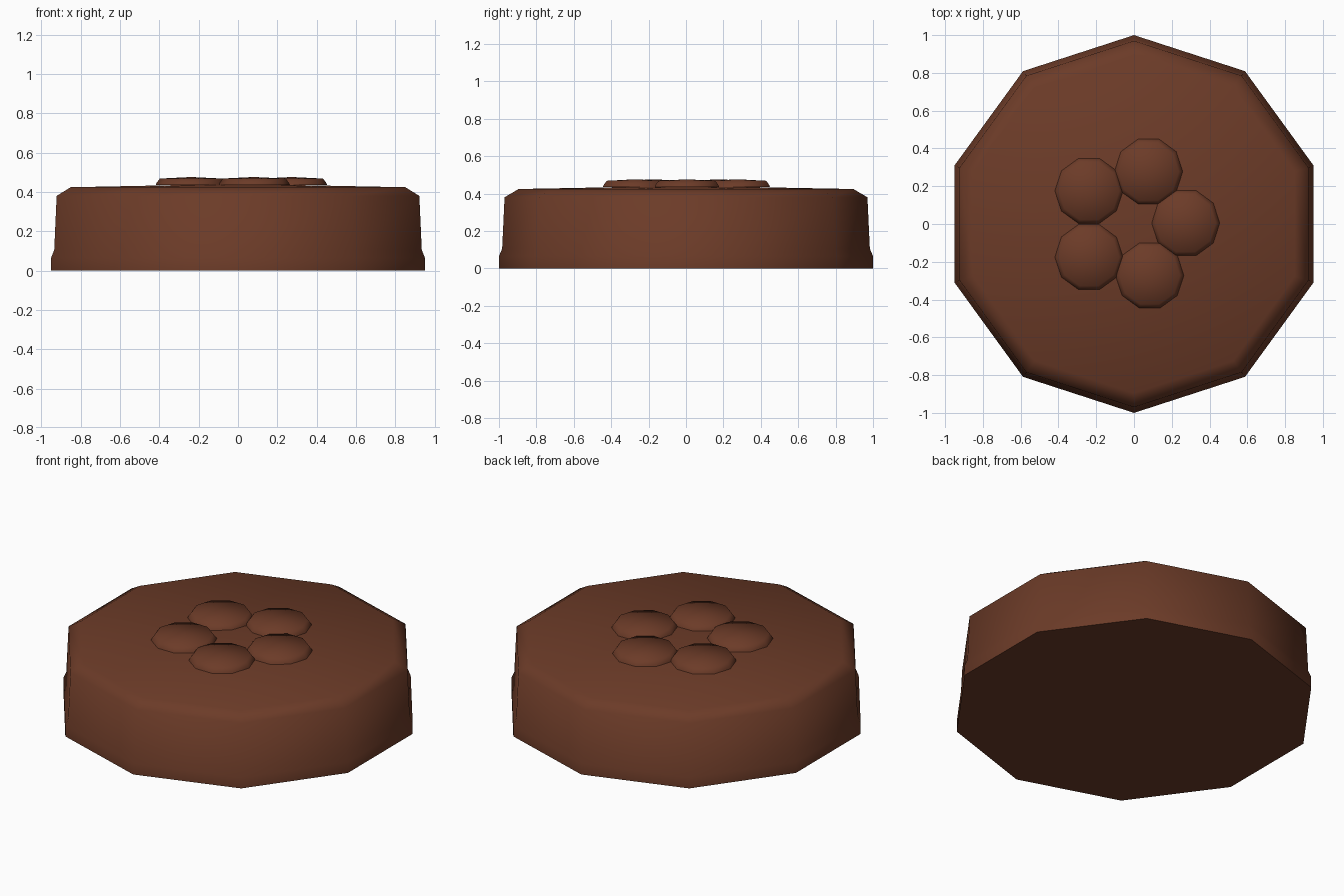
import bpy, math

if "Cube" in bpy.data.objects:
    bpy.data.objects.remove(bpy.data.objects["Cube"])

brown = bpy.data.materials.new("chocolate brown")
brown.diffuse_color = (0.15, 0.044, 0.021, 1)
brown.use_nodes = True
brown.node_tree.nodes["Principled BSDF"].inputs["Base Color"].default_value = brown.diffuse_color

def lathe(name, profile, sides, start, loc=(0, 0, 0)):
    """Stack n-sided rings from (radius, z) pairs; cap bottom, close top at a point."""
    verts, faces = [], []
    for r, z in profile[:-1]:
        for i in range(sides):
            a = start + 2 * math.pi * i / sides
            verts.append((r * math.cos(a), r * math.sin(a), z))
    rings = len(profile) - 1
    verts.append((0, 0, profile[-1][1]))
    tip = len(verts) - 1
    faces.append(list(range(sides))[::-1])
    for k in range(rings):
        for i in range(sides):
            j = (i + 1) % sides
            a, b = k * sides + i, k * sides + j
            if k < rings - 1:
                faces.append((a, b, b + sides, a + sides))
            else:
                faces.append((a, b, tip))
    mesh = bpy.data.meshes.new(name)
    mesh.from_pydata(verts, [], faces)
    mesh.materials.append(brown)
    ob = bpy.data.objects.new(name, mesh)
    ob.location = loc
    bpy.context.collection.objects.link(ob)
    bpy.ops.object.select_all(action='DESELECT')
    ob.select_set(True)
    bpy.context.view_layer.objects.active = ob
    bpy.ops.object.shade_smooth_by_angle(angle=math.radians(65))
    return ob

# Chocolate body: ten-sided, with a foot rim and chamfered top edge
lathe("body", [(1, 0), (1, 0.065), (0.983, 0.105), (0.97, 0.38), (0.895, 0.424), (0, 0.441)],
      10, math.pi / 2)

# Five low domed petals forming a flower on the top
petals = [(0.273, 0.005), (0.077, 0.277), (-0.238, 0.175), (-0.238, -0.175), (0.083, -0.272)]
for n, (x, y) in enumerate(petals):
    lathe("petal_%d" % (n + 1), [(0.181, 0.435), (0.177, 0.445), (0.16, 0.468), (0, 0.476)],
          10, math.radians(72 * n), (x, y, 0))
